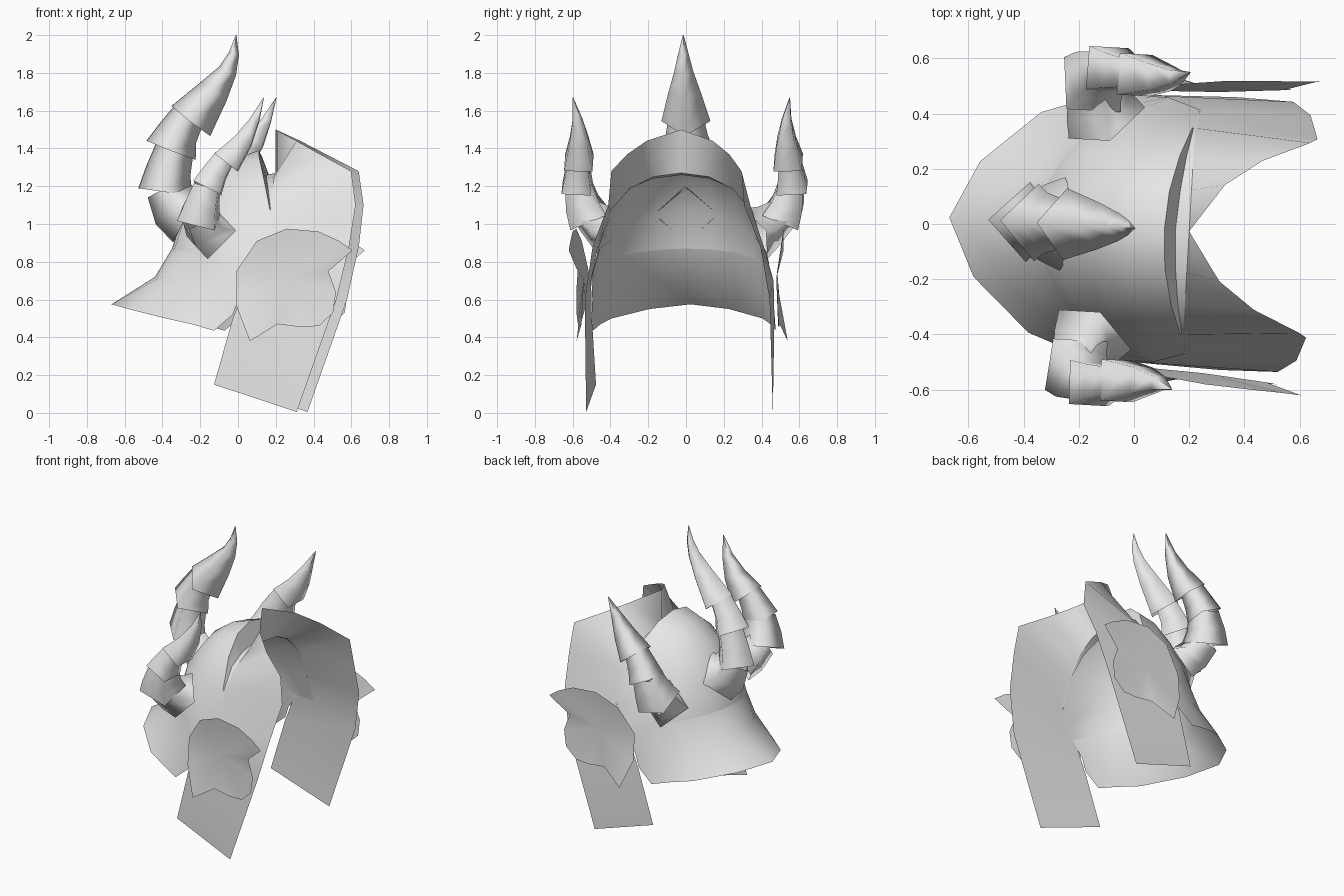
import bpy, bmesh, math
from mathutils import Vector, Matrix

if "Cube" in bpy.data.objects:
    bpy.data.objects.remove(bpy.data.objects["Cube"])

steel = bpy.data.materials.new("grey_steel")
steel.diffuse_color = (0.8, 0.8, 0.8, 1)
steel.use_nodes = True
steel.node_tree.nodes["Principled BSDF"].inputs["Base Color"].default_value = steel.diffuse_color
PLACE = Matrix.Translation((0, -0.015, 0)) @ Matrix.Rotation(math.radians(-3.3), 4, 'Z')


def finish(name, bm, mirror=True, angle=50):
    """Mirror across the centre plane, place and shade."""
    if mirror:
        geo = bm.verts[:] + bm.edges[:] + bm.faces[:]
        dup = bmesh.ops.duplicate(bm, geom=geo)["geom"]
        verts = [g for g in dup if isinstance(g, bmesh.types.BMVert)]
        for v in verts:
            v.co.y = -v.co.y
        bmesh.ops.reverse_faces(bm, faces=[g for g in dup if isinstance(g, bmesh.types.BMFace)])
        bmesh.ops.remove_doubles(bm, verts=[v for v in bm.verts if abs(v.co.y) < 1e-4], dist=1e-4)
    bm.transform(PLACE)
    me = bpy.data.meshes.new(name)
    bm.to_mesh(me)
    bm.free()
    me.materials.append(steel)
    ob = bpy.data.objects.new(name, me)
    bpy.context.collection.objects.link(ob)
    bpy.ops.object.select_all(action='DESELECT')
    ob.select_set(True)
    bpy.context.view_layer.objects.active = ob
    bpy.ops.object.shade_smooth_by_angle(angle=math.radians(angle))


def sheet(name, rows):
    """Surface through rows of points running from centre line to side."""
    bm = bmesh.new()
    grid = [[bm.verts.new(p) for p in r] for r in rows]
    for a, b in zip(grid, grid[1:]):
        for i in range(len(a) - 1):
            bm.faces.new((a[i], a[i + 1], b[i + 1], b[i]))
    finish(name, bm)


def horn(name, segments, mirror, phase=0, scale=1, sides=4):
    """Stack of open flared four-sided tubes; each point is x, y, z, radius."""
    bm = bmesh.new()
    for seg in segments:
        pts = [Vector(p[:3]) for p in seg]
        rings = []
        for i, p in enumerate(pts):
            t = (pts[min(i + 1, len(pts) - 1)] - pts[max(i - 1, 0)]).normalized()
            u = t.cross(Vector((0, 1, 0))).normalized()
            w = t.cross(u)
            r = max(seg[i][3] * scale, 0.002)
            rings.append([bm.verts.new(p + r * (math.cos(a) * u + math.sin(a) * w))
                          for a in (phase + 2 * math.pi * k / sides for k in range(sides))])
        for a, b in zip(rings, rings[1:]):
            for k in range(sides):
                n = (k + 1) % sides
                bm.faces.new((a[k], a[n], b[n], b[k]))
    bmesh.ops.recalc_face_normals(bm, faces=bm.faces[:])
    finish(name, bm, mirror, 180)


# Skull cap
nape = [(-.35, 0, .87), (-.33, .13, .865), (-.26, .26, .85), (-.15, .37, .82), (0, .455, .75), (.1, .48, .7)]
brow = [(.11, 0, 1.39), (.12, .14, 1.355), (.15, .27, 1.25), (.19, .375, 1.08), (.21, .435, .88), (.23, .48, .7)]
sheet("skull_cap", [
    nape,
    [(-.29, 0, 1.06), (-.27, .14, 1.05), (-.2, .27, 1.0), (-.1, .37, .93), (.02, .445, .85), (.13, .48, .7)],
    [(-.17, 0, 1.24), (-.15, .14, 1.21), (-.08, .27, 1.13), (0, .37, 1.02), (.08, .435, .87), (.16, .48, .7)],
    [(-.03, 0, 1.34), (-.02, .14, 1.31), (.03, .27, 1.22), (.09, .37, 1.07), (.14, .435, .88), (.19, .48, .7)],
    brow])

# Flared neck guard
sheet("neck_guard", [
    [(-.67, 0, .575), (-.57, .21, .55), (-.36, .4, .5), (-.22, .45, .47), (-.1, .485, .435), (0, .485, .52)],
    [(-.44, 0, .72), (-.4, .16, .72), (-.29, .31, .69), (-.16, .41, .65), (-.04, .47, .6), (.03, .48, .6)],
    nape])

# Groove joining the skull cap to the brow flange
flange_base = [(.2, 0, 1.27), (.2, .15, 1.25), (.2, .27, 1.19), (.2, .375, 1.07), (.215, .44, .88)]
sheet("brow_groove", [
    brow[:5],
    [(.15, 0, 1.26), (.16, .15, 1.24), (.175, .27, 1.19), (.195, .375, 1.07), (.213, .437, .88)],
    flange_base])

# Raised brow flange running down into the long cheek plates
sheet("visor_and_cheek_plates", [
    flange_base + [(.08, .484, .7), (0, .484, .5), (-.1, .468, .15)],
    [(.2, 0, 1.5), (.32, .175, 1.44), (.45, .27, 1.37), (.62, .345, 1.28), (.645, .36, 1.1),
     (.615, .445, .88), (.55, .49, .6), (.34, .495, .005)]])

# Dished ear plates with a pointed front and lower corner: x, z, y
rim = [(.02, .75, .5), (.02, .57, .515), (.095, .38, .56), (.24, .47, .525), (.36, .455, .53), (.46, .46, .53),
       (.535, .53, .535), (.55, .64, .535), (.51, .75, .53), (.64, .86, .57),
       (.57, .91, .565), (.46, .96, .56), (.29, .975, .55), (.13, .91, .53)]
bm = bmesh.new()
hub = bm.verts.new((.28, .51, .71))
edge = [bm.verts.new((x, y, z)) for x, z, y in rim]
for i in range(len(edge)):
    bm.faces.new((hub, edge[i], edge[(i + 1) % len(edge)]))
finish("ear_plates", bm, True, 180)

# Tall central horn
horn("central_horn", [
    [(-.26, 0, 1.05, .17), (-.33, 0, 1.09, .14), (-.38, 0, 1.19, .11)],
    [(-.385, 0, 1.17, .145), (-.37, 0, 1.28, .12), (-.33, 0, 1.42, .1)],
    [(-.355, 0, 1.39, .14), (-.32, 0, 1.48, .11), (-.26, 0, 1.58, .09)],
    [(-.25, 0, 1.545, .13), (-.13, 0, 1.7, .085), (-.055, 0, 1.81, .05), (-.022, 0, 1.9, .028), (-.01, 0, 2, 0)],
], False)

# Pair of side horns
horn("side_horns", [
    [(-.12, .375, .95, .12), (-.155, .44, .985, .1), (-.18, .52, 1.05, .08)],
    [(-.18, .51, 1.03, .115), (-.16, .545, 1.11, .095), (-.13, .565, 1.21, .075)],
    [(-.13, .57, 1.19, .09), (-.09, .565, 1.27, .073), (-.04, .56, 1.35, .06)],
    [(-.03, .555, 1.325, .085), (.06, .55, 1.44, .055), (.12, .555, 1.55, .028), (.17, .575, 1.67, 0)],
], True, math.pi / 4, 1.25)
